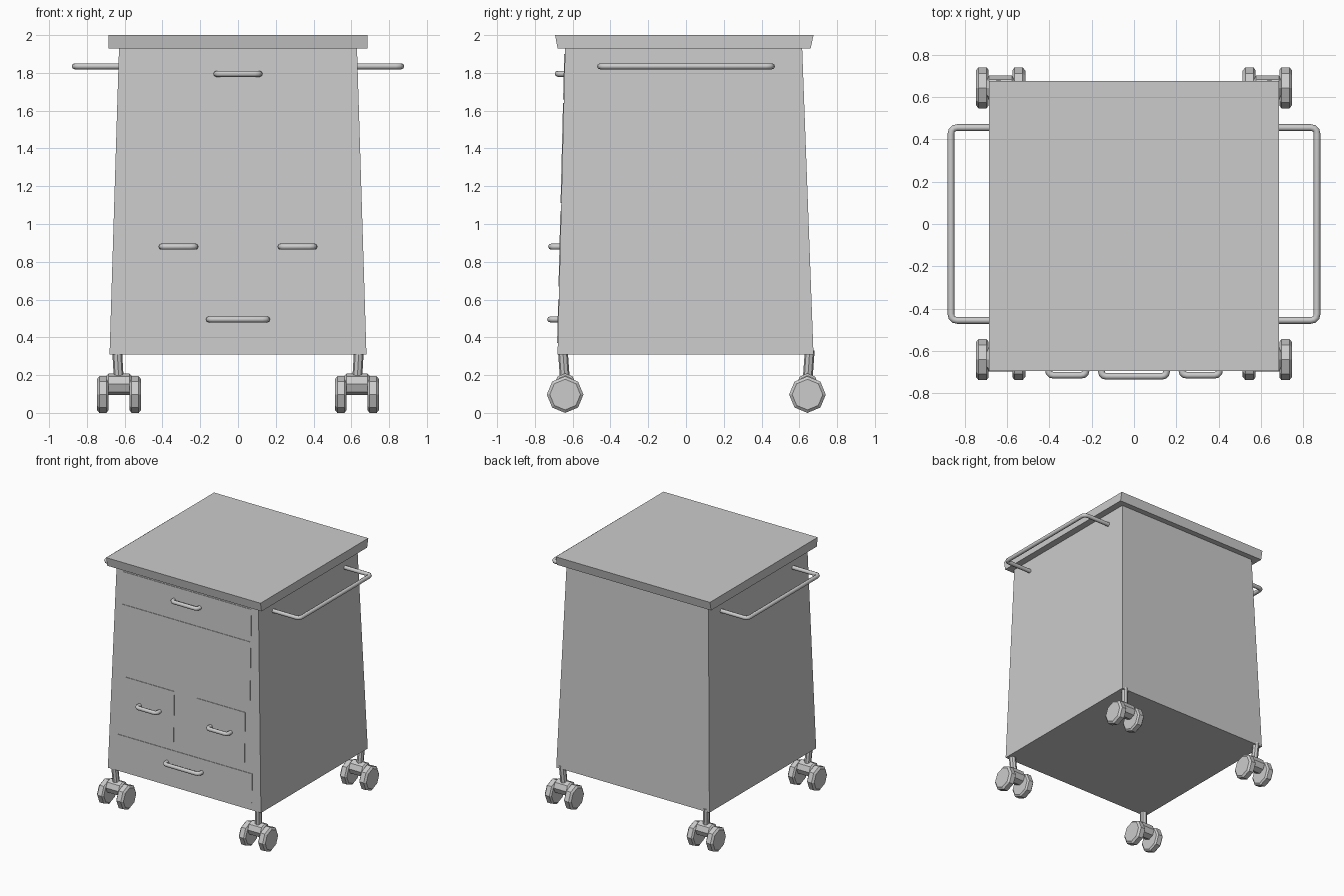
import bpy, bmesh, math
from mathutils import Vector, Matrix

if "Cube" in bpy.data.objects:
    bpy.data.objects.remove(bpy.data.objects["Cube"])


def add_mesh(name, bm):
    bmesh.ops.recalc_face_normals(bm, faces=bm.faces)
    me = bpy.data.meshes.new(name)
    bm.to_mesh(me)
    bm.free()
    ob = bpy.data.objects.new(name, me)
    bpy.context.collection.objects.link(ob)
    return ob


def loft(name, rings):
    """Join matching rings of points and cap both ends."""
    bm = bmesh.new()
    vs = [[bm.verts.new(p) for p in ring] for ring in rings]
    n = len(vs[0])
    for a, b in zip(vs, vs[1:]):
        for i in range(n):
            j = (i + 1) % n
            bm.faces.new((a[i], a[j], b[j], b[i]))
    bm.faces.new(vs[0])
    bm.faces.new(vs[-1])
    return add_mesh(name, bm)


def rect(x0, x1, y0, y1, z):
    return [(x0, y0, z), (x1, y0, z), (x1, y1, z), (x0, y1, z)]


def disc(center, axis, r, n=8):
    """Regular polygon with its axis along x or z."""
    pts = []
    for i in range(n):
        a = 2 * math.pi * i / n
        c, s = r * math.cos(a), r * math.sin(a)
        off = Vector((0, c, s)) if axis == 'x' else Vector((c, s, 0))
        pts.append(Vector(center) + off)
    return pts


def bent_bar(name, ends, radius, corner):
    """U-shaped round bar with softened corners."""
    p = [Vector(e) for e in ends]
    path = [p[0]]
    for k in (1, 2):
        a = p[k] + (p[k - 1] - p[k]).normalized() * corner
        b = p[k] + (p[k + 1] - p[k]).normalized() * corner
        for i in range(4):
            t = i / 3
            path.append(a * (1 - t) ** 2 + p[k] * 2 * t * (1 - t) + b * t * t)
    path.append(p[3])
    cu = bpy.data.curves.new(name, 'CURVE')
    cu.dimensions = '3D'
    cu.bevel_depth = radius
    cu.bevel_resolution = 2
    cu.use_fill_caps = True
    sp = cu.splines.new('POLY')
    sp.points.add(len(path) - 1)
    for q, v in zip(sp.points, path):
        q.co = (*v, 1)
    ob = bpy.data.objects.new(name, cu)
    bpy.context.collection.objects.link(ob)
    bpy.ops.object.select_all(action='DESELECT')
    bpy.context.view_layer.objects.active = ob
    ob.select_set(True)
    bpy.ops.object.convert(target='MESH')


def front_y(z):
    return -0.64 - 0.04 * (1.93 - z) / 1.62


# Tapered cabinet and overhanging worktop
loft("cabinet_body", [rect(-0.68, 0.68, -0.68, 0.675, 0.31),
                      rect(-0.63, 0.63, -0.64, 0.615, 1.93)])
loft("worktop", [rect(-0.685, 0.685, -0.68, 0.66, 1.93),
                 rect(-0.685, 0.685, -0.693, 0.675, 2.0)])

# Thin drawer fronts lying on the sloped face: x0, x1, z0, z1
fronts = {
    "top_drawer_front": (-0.57, 0.57, 1.66, 1.90),
    "middle_panel": (-0.57, 0.57, 1.11, 1.64),
    "left_drawer_front": (-0.53, -0.10, 0.67, 1.07),
    "right_drawer_front": (0.10, 0.53, 0.67, 1.07),
    "bottom_drawer_front": (-0.60, 0.60, 0.37, 0.60),
}
for name, (x0, x1, z0, z1) in fronts.items():
    loft(name, [rect(x0, x1, front_y(z) - 0.004, front_y(z) + 0.01, z) for z in (z0, z1)])

# Drawer handles: x0, x1, z, outermost y
handles = {
    "top_drawer_handle": (-0.13, 0.13, 1.795, -0.695),
    "left_drawer_handle": (-0.42, -0.21, 0.88, -0.73),
    "right_drawer_handle": (0.21, 0.42, 0.88, -0.73),
    "bottom_drawer_handle": (-0.17, 0.17, 0.495, -0.735),
}
R = 0.016
for name, (x0, x1, z, y) in handles.items():
    x0, x1, y, yi = x0 + R, x1 - R, y + R, front_y(z) + 0.01
    bent_bar(name, [(x0, yi, z), (x0, y, z), (x1, y, z), (x1, yi, z)], R, 0.025)

# Push rails on both sides
for s, side in ((-1, "left"), (1, "right")):
    xi, xo, y = s * 0.62, s * 0.864, 0.455
    bent_bar(side + "_rail", [(xi, -y, 1.835), (xo, -y, 1.835),
                              (xo, y, 1.835), (xi, y, 1.835)], R, 0.03)

# Four twin-wheel casters
for sx, side in ((-1, "left"), (1, "right")):
    for cy, end in ((-0.64, "front"), (0.643, "back")):
        cx = sx * 0.63
        tag = f"{end}_{side}_caster"
        top_y = cy + math.copysign(0.012, cy)
        loft(tag + "_stem", [disc((cx, cy, 0.16), 'z', 0.026),
                             disc((cx + sx * 0.01, top_y, 0.33), 'z', 0.026)])
        loft(tag + "_housing", [disc((cx + d, cy, 0.152), 'x', r) for d, r in
                                ((-0.066, 0.045), (-0.055, 0.057), (0.055, 0.057), (0.066, 0.045))])
        for w in (-1, 1):
            loft(f"{tag}_wheel_{'inner' if w * sx < 0 else 'outer'}",
                 [disc((cx + w * d, cy, 0.097), 'x', r) for d, r in
                  ((0.056, 0.083), (0.066, 0.097), (0.104, 0.097), (0.117, 0.081))])
# Settle the lowest points onto the floor
for ob in bpy.data.objects:
    if "_wheel_" in ob.name:
        ob.data.transform(Matrix.Translation((0, 0, 0)))
